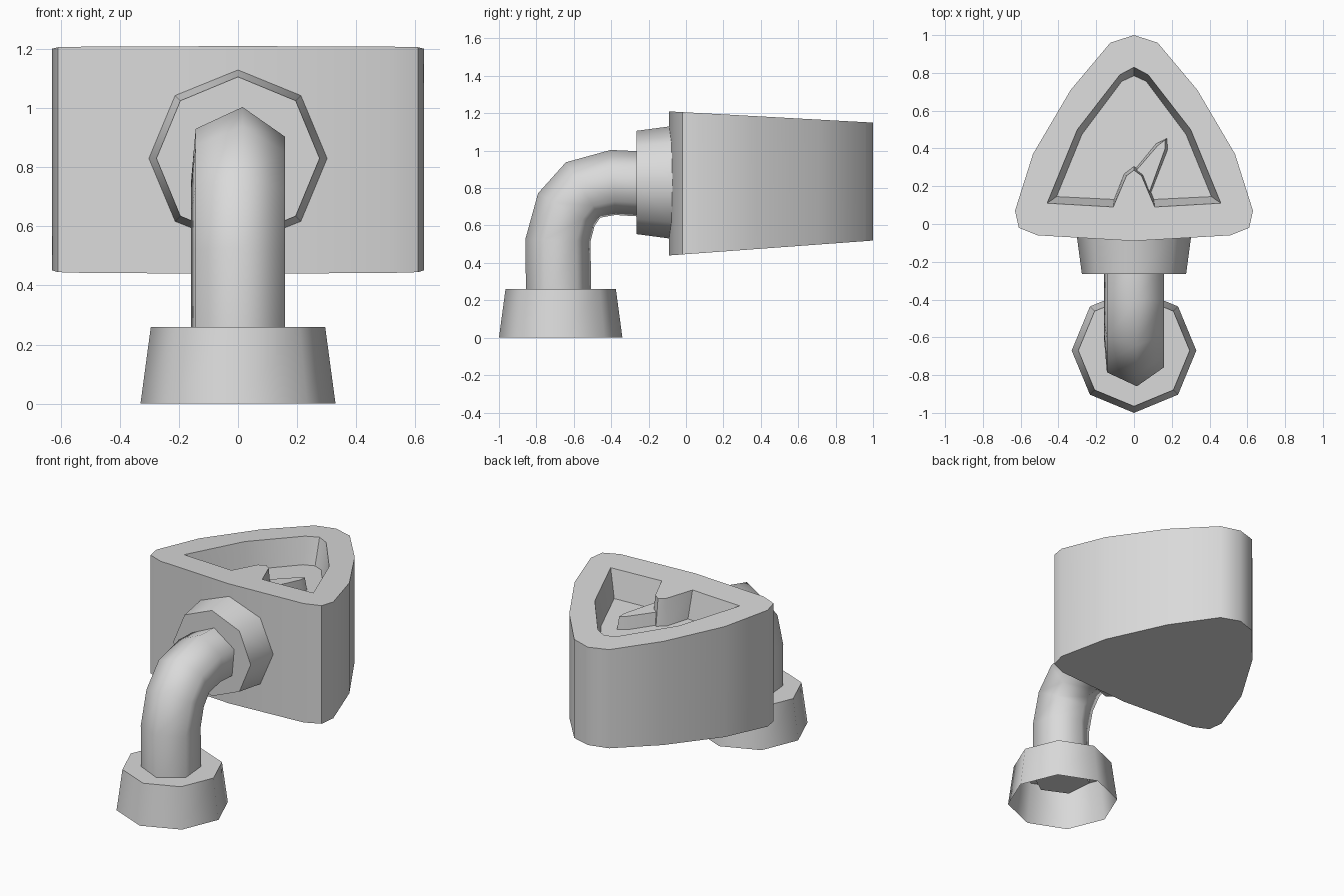
import bpy, bmesh, math
from mathutils import Vector

cube = bpy.data.objects.get("Cube")
if cube:
    bpy.data.objects.remove(cube, do_unlink=True)

grey = bpy.data.materials.new("light_grey")
grey.use_nodes = True
colour = (0.7, 0.7, 0.7, 1)
grey.diffuse_color = colour
grey.node_tree.nodes["Principled BSDF"].inputs["Base Color"].default_value = colour


def finish(bm, name, angle, recalc=True):
    if recalc:
        bmesh.ops.recalc_face_normals(bm, faces=bm.faces)
    mesh = bpy.data.meshes.new(name)
    bm.to_mesh(mesh)
    bm.free()
    mesh.materials.append(grey)
    ob = bpy.data.objects.new(name, mesh)
    bpy.context.collection.objects.link(ob)
    bpy.ops.object.select_all(action='DESELECT')
    ob.select_set(True)
    bpy.context.view_layer.objects.active = ob
    bpy.ops.object.shade_smooth_by_angle(angle=math.radians(angle))
    return ob


def mirrored(half):
    """Close a half outline that starts and ends on x = 0."""
    return half + [(-x, y) for x, y in half[-2:0:-1]]


def top_z(y):
    return 1.21 - 0.055 * (y + 0.09)


def bottom_z(y):
    return 0.44 + 0.073 * (y + 0.09)


def ring(bm, outline, height):
    return [bm.verts.new((x, y, height(y))) for x, y in outline]


def walls(bm, a, b):
    for i in range(len(a)):
        j = (i + 1) % len(a)
        bm.faces.new((a[i], a[j], b[j], b[i]))


# Wedge-shaped housing with a sunken dial
DEPTH = 0.17
outline = mirrored([(0, -0.09), (0.51, -0.06), (0.61, -0.02), (0.63, 0.07),
                    (0.535, 0.37), (0.335, 0.71), (0.125, 0.96), (0, 1)])
rim = mirrored([(0, 0.285), (0.04, 0.255), (0.11, 0.09), (0.46, 0.11),
                (0.3, 0.5), (0.075, 0.79), (0, 0.83)])
floor = mirrored([(0, 0.305), (0.052, 0.265), (0.105, 0.13), (0.41, 0.145),
                  (0.275, 0.475), (0.065, 0.755), (0, 0.785)])
bm = bmesh.new()
low = ring(bm, outline, bottom_z)
high = ring(bm, outline, top_z)
edge = ring(bm, rim, top_z)
base = ring(bm, floor, lambda y: top_z(y) - DEPTH)
walls(bm, low, high)
walls(bm, edge, base)
bm.faces.new(low)
bm.faces.new(base)
border = [bm.edges.get((r[i - 1], r[i])) for r in (high, edge) for i in range(len(r))]
bmesh.ops.triangle_fill(bm, edges=border, use_beauty=True)
finish(bm, "housing", 50)

# Dial pointer
tip = [(0.0, 0.27), (0.125, 0.415), (0.165, 0.445), (0.165, 0.4), (0.08, 0.165)]
foot = [(0.0, 0.285), (0.115, 0.425), (0.175, 0.455), (0.18, 0.395), (0.09, 0.165)]
bm = bmesh.new()
lower = ring(bm, foot, lambda y: top_z(y) - DEPTH - 0.01)
upper = ring(bm, tip, lambda y: top_z(y) - DEPTH + 0.08)
walls(bm, lower, upper)
bm.faces.new(lower)
bm.faces.new(upper)
finish(bm, "dial_pointer", 30)


# Eight-sided collars, open on the wide side
def collar(name, wide, narrow, length):
    bm = bmesh.new()
    rings = []
    for r, z in ((wide, 0), (narrow, length)):
        rings.append([bm.verts.new((r * math.cos(k * math.pi / 4),
                                    r * math.sin(k * math.pi / 4), z)) for k in range(8)])
    walls(bm, *rings)
    bm.faces.new(rings[1])
    return finish(bm, name, 60, recalc=False)


collar("wall_collar", 0.33, 0.295, 0.26).location = (0, -0.67, 0)
joint = collar("housing_collar", 0.302, 0.276, 0.195)
joint.location = (0, -0.07, 0.83)
joint.rotation_euler.x = math.pi / 2

# Six-sided bent pipe, each station giving y, z and the tilt of its path
stations = [(-0.68, 0.16, 0), (-0.685, 0.52, 2), (-0.64, 0.685, 30),
            (-0.55, 0.79, 58), (-0.39, 0.83, 86), (-0.2, 0.82, 92)]
bm = bmesh.new()
rings = []
for y, z, tilt in stations:
    t = math.radians(tilt)
    outward = Vector((0, -math.cos(t), math.sin(t)))
    loop = []
    for k in range(6):
        a = math.radians(5 + 60 * k)
        p = Vector((0, y, z)) + 0.175 * (math.cos(a) * outward + math.sin(a) * Vector((1, 0, 0)))
        loop.append(bm.verts.new(p))
    rings.append(loop)
for a, b in zip(rings, rings[1:]):
    walls(bm, a, b)
bm.faces.new(rings[0])
bm.faces.new(rings[-1])
finish(bm, "bent_pipe", 65)
